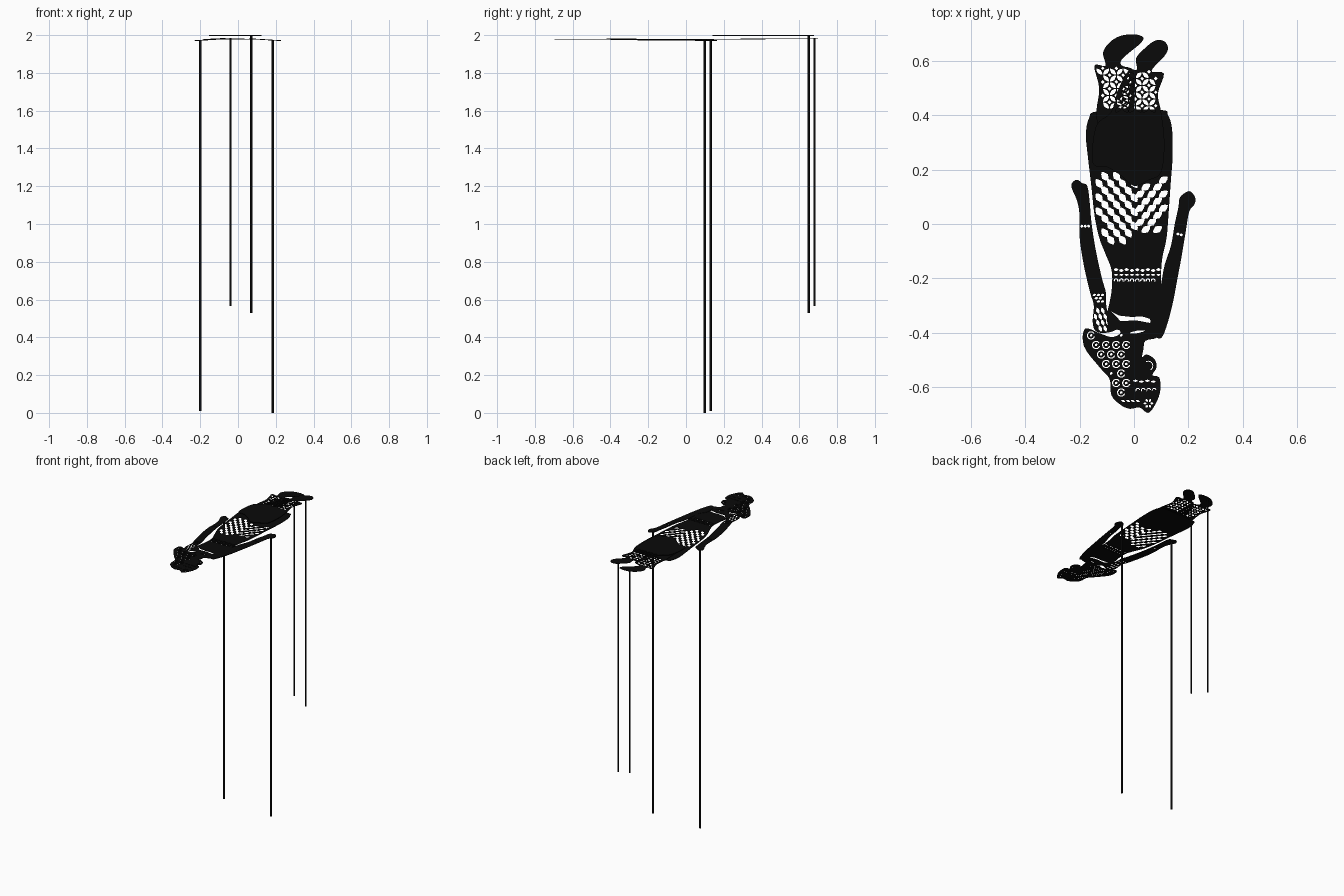
import bpy, bmesh, math
from math import sin, cos, pi
from mathutils import Vector
from mathutils.geometry import delaunay_2d_cdt

black = bpy.data.materials.new("black_hide")
black.diffuse_color = (0.003, 0.003, 0.003, 1)


def smooth_loop(pts, n=4):
    """Closed Catmull-Rom loop through the points."""
    out, m = [], len(pts)
    for i in range(m):
        a, b, c, d = (Vector(pts[(i + k) % m]) for k in (-1, 0, 1, 2))
        for s in range(n):
            t = s / n
            p = 0.5 * (2 * b + (c - a) * t + (2 * a - 5 * b + 4 * c - d) * t * t
                       + (3 * b - a - 3 * c + d) * t ** 3)
            out.append((p.x, p.y))
    return out


def inside(p, poly):
    hit, j = False, len(poly) - 1
    for i in range(len(poly)):
        (xi, yi), (xj, yj) = poly[i], poly[j]
        if (yi > p[1]) != (yj > p[1]) and p[0] < (xj - xi) * (p[1] - yi) / (yj - yi) + xi:
            hit = not hit
        j = i
    return hit


# --- cut-out shapes -------------------------------------------------------
def turn(x, y, cx, cy, ang):
    return (cx + x * cos(ang) - y * sin(ang), cy + x * sin(ang) + y * cos(ang))


def lens(cx, cy, a, b, ang=0.0, n=8):
    ts = [2 * pi * k / n for k in range(n)]
    return [turn(a * cos(t), b * sin(t) * abs(sin(t)), cx, cy, ang) for t in ts]


def arc(cx, cy, r, w, a0, a1, n=12):
    ts = [a0 + (a1 - a0) * k / n for k in range(n + 1)]
    return ([(cx + r * cos(t), cy + r * sin(t)) for t in ts] +
            [(cx + (r - w) * cos(t), cy + (r - w) * sin(t)) for t in reversed(ts)])


def grid(x0, x1, y0, y1, px, py, stagger=0.0):
    for j in range(int((y1 - y0) / py) + 1):
        for i in range(int((x1 - x0) / px) + 1):
            yield x0 + (i + stagger * (j % 2)) * px, y0 + j * py


def petal_pattern(x0, x1, y0, y1, p=0.05):
    """Interlaced circles: four petals round every centre, diamonds between."""
    holes = []
    for cx, cy in grid(x0, x1, y0, y1, p, p):
        for k in range(4):
            t = pi / 4 + k * pi / 2
            holes.append(lens(cx + 0.354 * p * cos(t), cy + 0.354 * p * sin(t), 0.0155, 0.0078, t))
        holes.append(lens(cx + p / 2, cy, 0.007, 0.007, 0, 4))
        holes.append(lens(cx, cy + p / 2, 0.007, 0.007, 0, 4))
    return holes


def plate(name, outline, z, holes=(), half=0.002, margin=1.15):
    """Thin sheet with pierced holes; z is a number or a function of (x, y)."""
    edge = smooth_loop(outline)
    cuts = []
    for h in holes:
        cx, cy = sum(p[0] for p in h) / len(h), sum(p[1] for p in h) / len(h)
        if all(inside((cx + (x - cx) * margin, cy + (y - cy) * margin), edge) for x, y in h):
            xs, ys = [p[0] for p in h], [p[1] for p in h]
            cuts.append((min(xs), max(xs), min(ys), max(ys), h))
    pts, segs = [], []
    for lp in [edge] + [c[4] for c in cuts]:
        s, n = len(pts), len(lp)
        pts += [Vector(p) for p in lp]
        segs += [(s + i, s + (i + 1) % n) for i in range(n)]
    vs, _, fs = delaunay_2d_cdt(pts, segs, [], 0, 1e-6)[:3]
    # keep only the triangles on solid material
    keep = []
    for f in fs:
        c = (sum(vs[i].x for i in f) / 3, sum(vs[i].y for i in f) / 3)
        if inside(c, edge) and not any(a < c[0] < b and d < c[1] < e and inside(c, h)
                                       for a, b, d, e, h in cuts):
            keep.append(f)
    height = z if callable(z) else lambda x, y: z
    bm = bmesh.new()
    bv = [bm.verts.new((v.x, v.y, height(v.x, v.y) - half)) for v in vs]
    for f in keep:
        bm.faces.new([bv[i] for i in f])
    bmesh.ops.delete(bm, geom=[v for v in bm.verts if not v.link_faces], context='VERTS')
    # thicken upwards
    top = bmesh.ops.extrude_face_region(bm, geom=bm.faces[:], use_keep_orig=True)['geom']
    bmesh.ops.translate(bm, verts=[g for g in top if isinstance(g, bmesh.types.BMVert)],
                        vec=(0, 0, 2 * half))
    bmesh.ops.recalc_face_normals(bm, faces=bm.faces)
    me = bpy.data.meshes.new(name)
    bm.to_mesh(me)
    bm.free()
    me.materials.append(black)
    bpy.context.collection.objects.link(bpy.data.objects.new(name, me))


# --- body: skirt, torso, head and headdress in one sheet ------------------
skirt_left = [(-0.13, 0.415), (-0.165, 0.39), (-0.177, 0.33), (-0.17, 0.25), (-0.157, 0.14),
              (-0.145, 0.03), (-0.128, -0.05), (-0.105, -0.11), (-0.085, -0.16), (-0.08, -0.2),
              (-0.083, -0.25), (-0.09, -0.29), (-0.1, -0.34), (-0.09, -0.385), (-0.055, -0.39)]
headdress = [(-0.053, -0.405), (-0.083, -0.416), (-0.127, -0.402), (-0.18, -0.385), (-0.184, -0.45),
             (-0.127, -0.527), (-0.09, -0.57), (-0.083, -0.63), (-0.05, -0.665), (-0.015, -0.68),
             (0.02, -0.675), (0.053, -0.695), (0.083, -0.655), (0.097, -0.61), (0.093, -0.565)]
face = [(0.068, -0.556), (0.083, -0.527), (0.075, -0.497), (0.046, -0.48), (0.03, -0.49),
        (0.035, -0.46), (0.042, -0.43), (0.085, -0.418), (0.107, -0.387)]
skirt_right = [(0.112, -0.35), (0.105, -0.28), (0.1, -0.23), (0.1, -0.17), (0.105, -0.12),
               (0.12, -0.05), (0.128, 0.05), (0.135, 0.15), (0.142, 0.25), (0.14, 0.35),
               (0.125, 0.4), (0.095, 0.42)]

holes = []
# slanted lattice on the skirt, leaning opposite ways on each side
for cx, cy in grid(-0.15, -0.02, -0.085, 0.2, 0.043, 0.026, 0.5):
    if cy > -0.09 + 0.9 * max(0, cx + 0.07) and cy < 0.2 - 0.5 * max(0, cx + 0.1):
        holes.append(lens(cx, cy, 0.02, 0.0135, 2.2))
for cx, cy in grid(0.022, 0.12, -0.046, 0.18, 0.043, 0.026, 0.5):
    if cy < 0.13 + 0.4 * cx and cy > -0.02 - 0.3 * cx:
        holes.append(lens(cx, cy, 0.02, 0.0135, 0.6))
# belt scrolls
for k in range(9):
    x = -0.066 + k * 0.0195
    holes.append(lens(x, -0.168 - 0.003 * (k % 2), 0.0085, 0.006))
    holes.append(arc(x, -0.208, 0.0088, 0.0045, -0.6, 3.6, 8))
    holes.append(lens(x, -0.187, 0.008, 0.004))
# neck opening and collar slits
holes.append([(-0.083, -0.322), (-0.055, -0.337), (-0.01, -0.342), (0.03, -0.34), (0.068, -0.352),
              (0.058, -0.364), (0.01, -0.355), (-0.05, -0.357)])
holes.append(lens(0.012, -0.397, 0.03, 0.005, 0.15))
# curled rings on the headdress
for cx, cy in grid(-0.158, -0.02, -0.62, -0.41, 0.037, 0.035, 0.5):
    if cx < -0.02 + max(0, -0.53 - cy) * 0.3:
        holes.append(arc(cx, cy, 0.0155, 0.0042, 0.5, 6.0))
        holes.append(lens(cx, cy, 0.006, 0.005, 0.8))
# crown bands, flower and hair curls
for k in range(4):
    holes.append(lens(0.005 + 0.022 * k, -0.577 - 0.003 * (k % 2), 0.0095, 0.0045))
    holes.append(arc(0.014 + 0.02 * k, -0.612, 0.009, 0.0035, 0.2, 3.6, 8))
    holes.append(lens(-0.04 + 0.018 * k, -0.651, 0.008, 0.004, -0.4))
for k in range(6):
    t = k * pi / 3
    holes.append(lens(0.053 + 0.0125 * cos(t), -0.66 + 0.0125 * sin(t), 0.006, 0.0045, t))
holes.append(arc(0.052, -0.522, 0.019, 0.0035, -1.0, 2.0))
plate("body", skirt_left + headdress + face + skirt_right, 1.978, holes, margin=1.1)


# --- arms, dipping slightly towards the hands -----------------------------
def arm_height(x, y):
    return 1.982 - 0.06 * max(0, abs(x) - 0.04)


left_arm = [(-0.231, 0.14), (-0.212, 0.163), (-0.19, 0.15), (-0.172, 0.14), (-0.163, 0.08),
            (-0.156, 0.0), (-0.14, -0.1), (-0.118, -0.2), (-0.104, -0.25), (-0.102, -0.3),
            (-0.09, -0.35), (-0.065, -0.385), (-0.1, -0.4), (-0.14, -0.395), (-0.152, -0.36),
            (-0.148, -0.3), (-0.162, -0.25), (-0.185, -0.15), (-0.2, -0.05), (-0.201, 0.04), (-0.211, 0.09)]
right_arm = [(0.168, 0.095), (0.185, 0.113), (0.207, 0.12), (0.226, 0.095), (0.221, 0.07),
             (0.203, 0.045), (0.19, -0.03), (0.175, -0.12), (0.16, -0.2), (0.145, -0.28),
             (0.125, -0.36), (0.1, -0.42), (0.07, -0.4), (0.06, -0.33), (0.09, -0.28),
             (0.1, -0.22), (0.113, -0.15), (0.136, -0.08), (0.15, 0.0), (0.163, 0.06)]
# bracelets, armlet and sleeve piercings
sleeve = [lens(x, y, 0.007, 0.005, 0.3) for x, y in grid(-0.146, -0.105, -0.285, -0.258, 0.015, 0.012, 0.5)]
sleeve += [lens(x, y, 0.012, 0.0065, 1.9) for x, y in grid(-0.142, -0.09, -0.385, -0.31, 0.018, 0.022, 0.5)]
sleeve += [lens(-0.192 + 0.0125 * k, -0.008, 0.006, 0.006) for k in range(3)]
cuff = [lens(0.149 + 0.0125 * k, -0.034 - 0.003 * k, 0.006, 0.006) for k in range(4)]
plate("left_arm", left_arm, arm_height, sleeve)
plate("right_arm", right_arm, arm_height, cuff)

# --- legs: patterned trousers with feet -----------------------------------
left_leg = [(-0.12, 0.3), (-0.135, 0.37), (-0.138, 0.42), (-0.128, 0.5), (-0.146, 0.583), (-0.105, 0.582),
            (-0.114, 0.63), (-0.09, 0.668), (-0.05, 0.692), (0.0, 0.698), (0.034, 0.687),
            (0.024, 0.665), (-0.012, 0.635), (-0.045, 0.605), (-0.045, 0.583), (0.0, 0.565),
            (0.003, 0.5), (0.0, 0.4), (0.0, 0.3)]
right_leg = [(-0.152, 0.225), (-0.1, 0.21), (-0.05, 0.18), (0.0, 0.14), (0.05, 0.16), (0.1, 0.19),
             (0.112, 0.3), (0.1, 0.41), (0.088, 0.48), (0.11, 0.553), (0.066, 0.56), (0.08, 0.585),
             (0.11, 0.615), (0.125, 0.645), (0.112, 0.672), (0.078, 0.675), (0.038, 0.645),
             (0.008, 0.61), (0.01, 0.568), (-0.02, 0.565), (-0.06, 0.49), (-0.085, 0.41), (-0.14, 0.36)]
plate("left_leg", left_leg, 1.984, petal_pattern(-0.115, 0.0, 0.448, 0.56), margin=1.05)
plate("right_leg", right_leg, 1.998, petal_pattern(-0.045, 0.1, 0.435, 0.54), margin=1.05)

# --- control rods ---------------------------------------------------------
for name, x, y, z0, z1, r in [("left_hand_rod", -0.2, 0.13, 0.01, 1.973, 0.0065),
                              ("right_hand_rod", 0.185, 0.1, 0.0, 1.973, 0.0065),
                              ("left_foot_rod", -0.04, 0.68, 0.565, 1.985, 0.0055),
                              ("right_foot_rod", 0.07, 0.65, 0.53, 1.999, 0.0055)]:
    bpy.ops.mesh.primitive_cylinder_add(vertices=16, radius=r, depth=z1 - z0, location=(x, y, (z0 + z1) / 2))
    rod = bpy.context.object
    rod.name = name
    rod.data.materials.append(black)
    bpy.ops.object.shade_smooth_by_angle()
